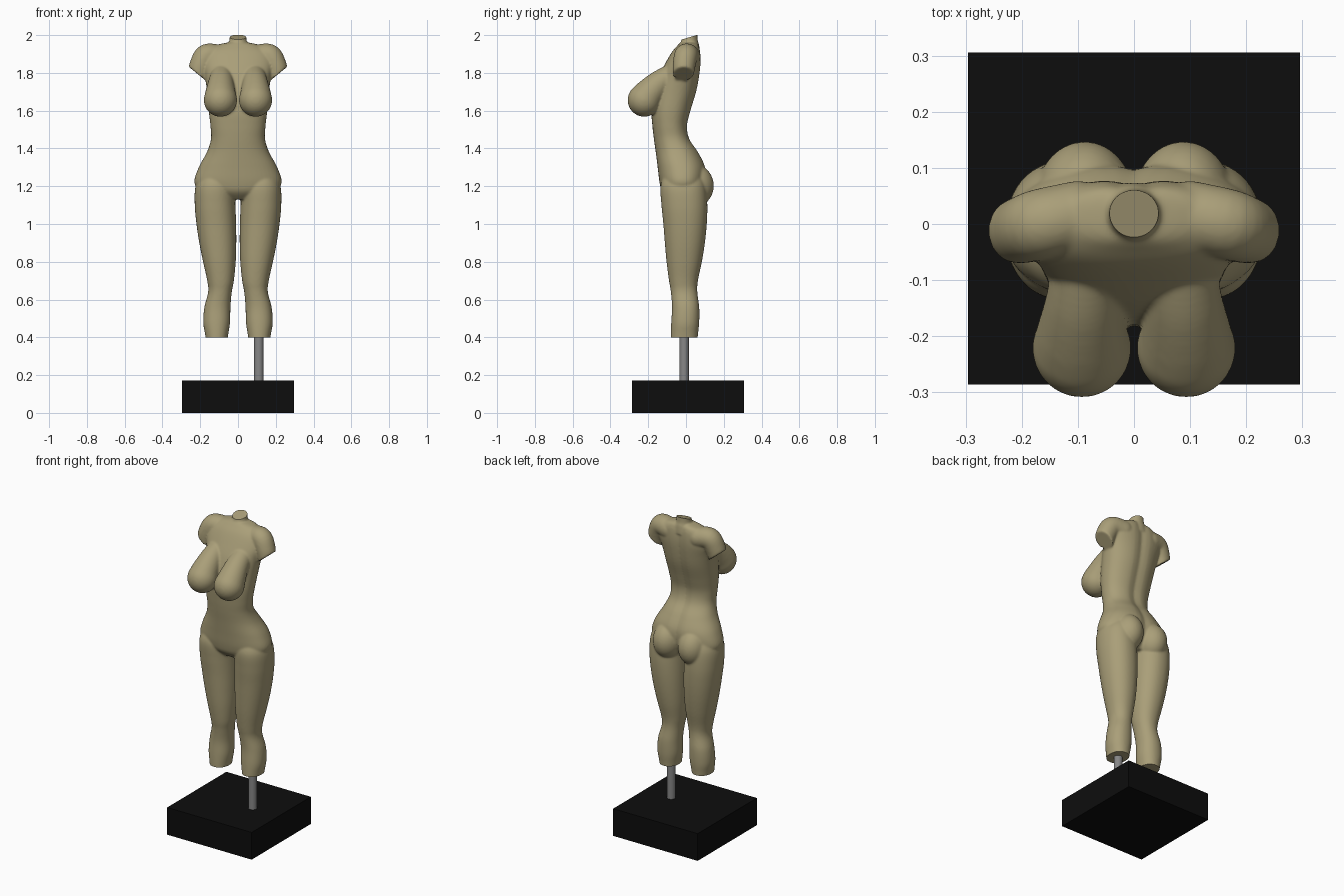
import bpy, bmesh, math
from mathutils import Vector, Matrix

if "Cube" in bpy.data.objects:
    bpy.data.objects.remove(bpy.data.objects["Cube"])


def material(name, rgb):
    m = bpy.data.materials.new(name)
    m.diffuse_color = (*rgb, 1)
    m.use_nodes = True
    m.node_tree.nodes["Principled BSDF"].inputs["Base Color"].default_value = m.diffuse_color
    return m


STONE = material("olive stone", (0.40, 0.345, 0.19))
BLACK = material("black base", (0.004, 0.004, 0.004))
STEEL = material("grey steel", (0.24, 0.24, 0.24))


def spline(rows, steps=5):
    """Catmull-Rom interpolation of rows of numbers."""
    out = []
    for i in range(len(rows) - 1):
        p = [rows[max(0, min(len(rows) - 1, i + k))] for k in (-1, 0, 1, 2)]
        for s in range(steps):
            t = s / steps
            out.append([0.5 * (2 * b + (c - a) * t + (2 * a - 5 * b + 4 * c - d) * t * t
                               + (3 * b - a - 3 * c + d) * t ** 3)
                        for a, b, c, d in zip(*p)])
    return out + [list(rows[-1])]


def loft(bm, rows, power=2.0, furrow=0.0, n=48):
    """Rows are z, x min, x max, y front, y back."""
    rings = []
    for z, x0, x1, y0, y1 in spline(rows):
        ring = []
        for k in range(n):
            a = math.tau * k / n
            c, s = math.cos(a), math.sin(a)
            x = (x0 + x1) / 2 + (x1 - x0) / 2 * math.copysign(abs(c) ** (2 / power), c)
            y = (y0 + y1) / 2 + (y1 - y0) / 2 * math.copysign(abs(s) ** (2 / power), s)
            if s > 0:
                y -= furrow * math.exp(-(x / 0.03) ** 2)
            ring.append(bm.verts.new((x, y, z)))
        rings.append(ring)
    for a, b in zip(rings, rings[1:]):
        for k in range(n):
            j = (k + 1) % n
            bm.faces.new((a[k], a[j], b[j], b[k]))
    bm.faces.new(rings[0][::-1])
    bm.faces.new(rings[-1])


def cut(bm, point, normal):
    """Slice off everything beyond a plane and close the holes."""
    geom = bm.verts[:] + bm.edges[:] + bm.faces[:]
    bmesh.ops.bisect_plane(bm, geom=geom, plane_co=point, plane_no=normal, clear_outer=True)
    edges = [e for e in bm.edges if e.is_boundary]
    if edges:
        bmesh.ops.holes_fill(bm, edges=edges, sides=0)


def ball(bm, centre, radii, tilt=0.0):
    m = Matrix.Translation(centre) @ Matrix.Rotation(tilt, 4, 'X') @ Matrix.Diagonal((*radii, 1))
    bmesh.ops.create_uvsphere(bm, u_segments=32, v_segments=20, radius=1, matrix=m)


def chain(bm, rows, steps=6):
    """String of overlapping balls; rows are x, y, z, radius."""
    for x, y, z, r in spline(rows, steps):
        ball(bm, (x, y, z), (r, r, r))


def merge(bm, part):
    me = bpy.data.meshes.new("part")
    part.to_mesh(me)
    part.free()
    bm.from_mesh(me)
    bpy.data.meshes.remove(me)


bm = bmesh.new()

# Torso, from crotch to collar
torso = [(1.13, .09, -.085, .06), (1.17, .19, -.125, .085), (1.22, .231, -.14, .105),
         (1.30, .208, -.15, .105), (1.38, .165, -.16, .068), (1.45, .143, -.17, .022),
         (1.52, .146, -.178, .010), (1.60, .155, -.183, .028), (1.70, .164, -.17, .058),
         (1.78, .175, -.145, .073), (1.85, .19, -.11, .080), (1.91, .175, -.075, .078),
         (1.945, .12, -.045, .070), (1.96, .06, -.03, .06)]
loft(bm, [(z, -w, w, f, b) for z, w, f, b in torso], 2.25, 0.012)

# Neck
loft(bm, [(1.90, -.085, .085, -.07, .075), (1.945, -.056, .056, -.04, .07),
          (1.975, -.045, .045, -.024, .062), (2.04, -.044, .044, -.018, .06)])

# Legs, hips and buttocks, breasts and arm stumps, on each side
leg = [(1.27, .05, .19, -.11, .08), (1.20, .02, .225, -.135, .105), (1.10, .014, .229, -.13, .113),
       (1.00, .010, .220, -.12, .110), (0.90, .009, .205, -.112, .100),
       (0.80, .012, .185, -.103, .084), (0.70, .022, .163, -.09, .063),
       (0.64, .033, .158, -.08, .060), (0.56, .040, .178, -.074, .070),
       (0.48, .042, .184, -.078, .070), (0.42, .051, .175, -.08, .064), (0.36, .06, .165, -.08, .058)]
for side in (1, -1):
    part = bmesh.new()
    loft(part, leg, 2.15)
    ball(part, (.088, .045, 1.205), (.088, .102, .112), 0.15)
    chain(part, [(.085, -.07, 1.79, .06), (.09, -.14, 1.745, .068),
                 (.093, -.195, 1.69, .080), (.093, -.221, 1.656, .088)])
    arm = bmesh.new()
    chain(arm, [(.10, .015, 1.887, .062), (.165, 0, 1.89, .063),
                (.197, -.010, 1.84, .060), (.212, -.014, 1.79, .055)])
    # Each ball is trimmed by the slanted end of the arm
    geom = arm.verts[:] + arm.edges[:] + arm.faces[:]
    cut(arm, (.255, 0, 1.828), (.63, 0, -.77))
    merge(part, arm)
    bmesh.ops.scale(part, vec=(side, 1, 1), verts=part.verts)
    merge(bm, part)
bmesh.ops.recalc_face_normals(bm, faces=bm.faces)

me = bpy.data.meshes.new("torso_figure")
bm.to_mesh(me)
bm.free()
figure = bpy.data.objects.new("torso_figure", me)
bpy.context.collection.objects.link(figure)

# Fuse all body parts into one smooth skin
fuse = figure.modifiers.new("fuse", 'REMESH')
fuse.mode = 'VOXEL'
fuse.voxel_size = 0.006
soften = figure.modifiers.new("soften", 'SMOOTH')
soften.factor = 0.5
soften.iterations = 7
dg = bpy.context.evaluated_depsgraph_get()
skin = bpy.data.meshes.new_from_object(figure.evaluated_get(dg))
figure.modifiers.clear()
figure.data = skin

# Flat cuts under the legs and across the neck
bm = bmesh.new()
bm.from_mesh(skin)
cut(bm, (0, 0, 0.40), (0, 0, -1))
cut(bm, (0, .055, 2.0), (0, -.3, 1))
bmesh.ops.recalc_face_normals(bm, faces=bm.faces)
bm.to_mesh(skin)
bm.free()
skin.materials.clear()
skin.materials.append(STONE)

# Support pole
bpy.ops.mesh.primitive_cylinder_add(vertices=24, radius=.025, depth=.30, location=(.11, -.01, .31))
pole = bpy.context.object
pole.name = "support_pole"
pole.data.materials.append(STEEL)

# Square base
bpy.ops.mesh.primitive_cube_add(size=1, location=(0, .01, .086))
base = bpy.context.object
base.name = "base_block"
base.scale = (.592, .592, .172)
base.data.materials.append(BLACK)

for ob in (figure, pole):
    bpy.ops.object.select_all(action='DESELECT')
    ob.select_set(True)
    bpy.context.view_layer.objects.active = ob
    bpy.ops.object.shade_smooth_by_angle(angle=math.radians(40))
